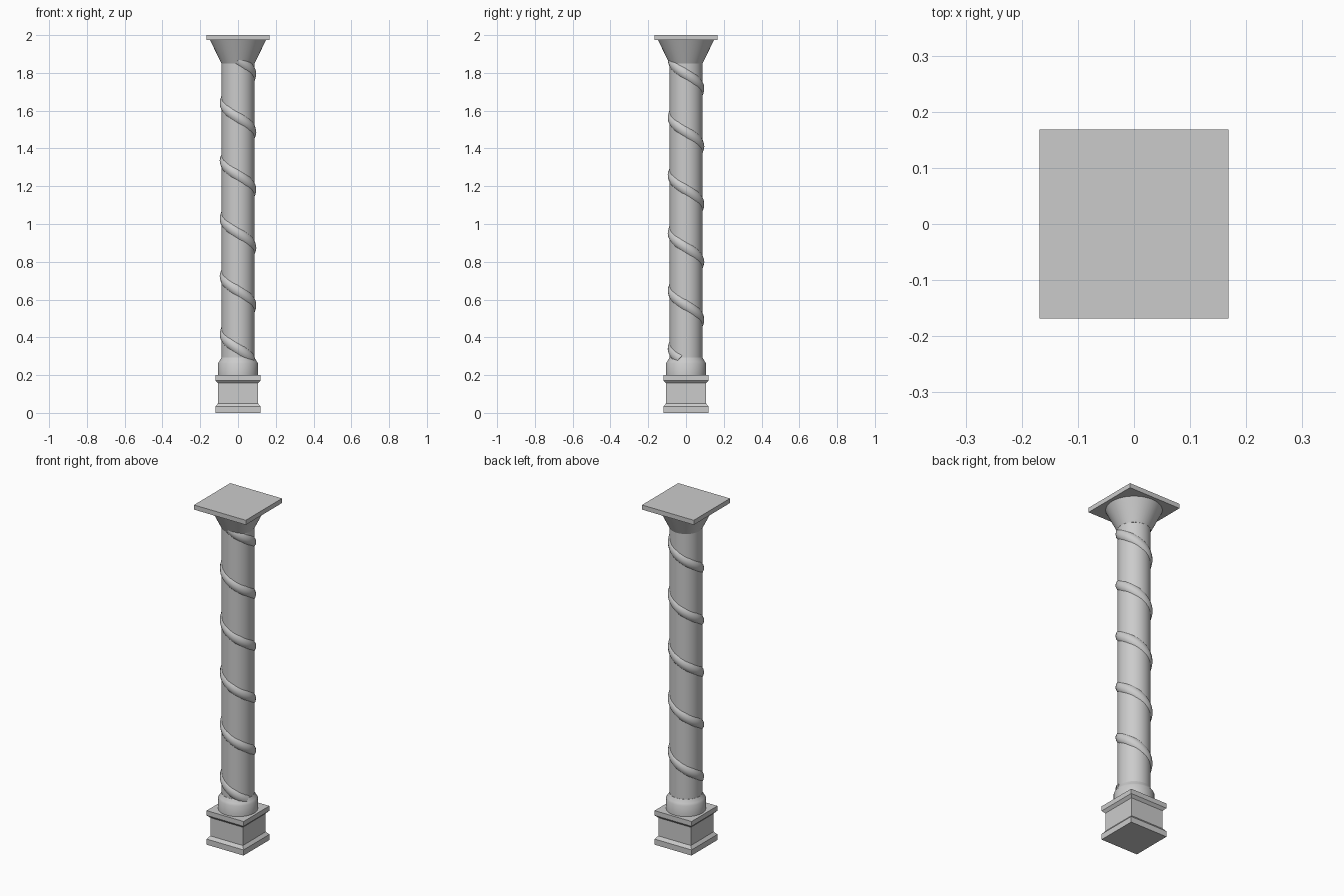
import bpy
import bmesh
from math import pi, cos, sin, sqrt, radians

if "Cube" in bpy.data.objects:
    bpy.data.objects.remove(bpy.data.objects["Cube"])

stone = bpy.data.materials.new("grey_stone")
stone.use_nodes = True
stone.diffuse_color = (0.6, 0.6, 0.6, 1)
stone.node_tree.nodes["Principled BSDF"].inputs["Base Color"].default_value = (0.6, 0.6, 0.6, 1)


def smooth(obj):
    bpy.ops.object.select_all(action="DESELECT")
    obj.select_set(True)
    bpy.context.view_layer.objects.active = obj
    bpy.ops.object.shade_smooth_by_angle(angle=radians(35))


def lathe(name, profile, sides):
    """Closed solid from (half width, height) pairs; four sides give a square plan."""
    scale = sqrt(2) if sides == 4 else 1
    turn = pi / 4 if sides == 4 else 0
    bm = bmesh.new()
    rings = []
    for r, z in profile:
        angles = [turn + 2 * pi * i / sides for i in range(sides)]
        rings.append([bm.verts.new((r * scale * cos(a), r * scale * sin(a), z)) for a in angles])
    for low, high in zip(rings, rings[1:]):
        for i in range(sides):
            j = (i + 1) % sides
            bm.faces.new((low[i], low[j], high[j], high[i]))
    bm.faces.new(rings[0][::-1])
    bm.faces.new(rings[-1])
    mesh = bpy.data.meshes.new(name)
    bm.to_mesh(mesh)
    bm.free()
    mesh.materials.append(stone)
    obj = bpy.data.objects.new(name, mesh)
    bpy.context.collection.objects.link(obj)
    if sides > 4:
        smooth(obj)
    return obj


# Square plinth with chamfered foot and cap
lathe("plinth", [(0.12, 0), (0.12, 0.033), (0.106, 0.05), (0.106, 0.157),
                 (0.12, 0.172), (0.12, 0.2)], 4)

# Round base, shaft and flared capital
lathe("base_ring", [(0.106, 0.2), (0.106, 0.262), (0.099, 0.273),
                    (0.093, 0.283), (0.088, 0.293)], 48)
lathe("shaft", [(0.087, 0.28), (0.087, 1.86)], 48)
lathe("capital", [(0.088, 1.851), (0.148, 1.973)], 48)

# Square slab on top
lathe("top_slab", [(0.168, 1.973), (0.168, 2)], 4)

# Rope winding down the shaft, half sunk into it
PITCH, RADIUS, STEPS = 0.306, 0.062, 32
top_angle, top_z = -pi / 2, 1.87
count = int(STEPS * 5.2)
curve = bpy.data.curves.new("spiral_band", "CURVE")
curve.dimensions = "3D"
curve.bevel_depth = 0.035
curve.bevel_resolution = 4
curve.use_fill_caps = True
spline = curve.splines.new("POLY")
spline.points.add(count)
for i, point in enumerate(spline.points):
    a = top_angle + 2 * pi * i / STEPS
    point.co = (RADIUS * cos(a), RADIUS * sin(a), top_z - PITCH * i / STEPS, 1)
curve.materials.append(stone)
band = bpy.data.objects.new("spiral_band", curve)
bpy.context.collection.objects.link(band)
bpy.ops.object.select_all(action="DESELECT")
band.select_set(True)
bpy.context.view_layer.objects.active = band
bpy.ops.object.convert(target="MESH")
smooth(bpy.context.view_layer.objects.active)
